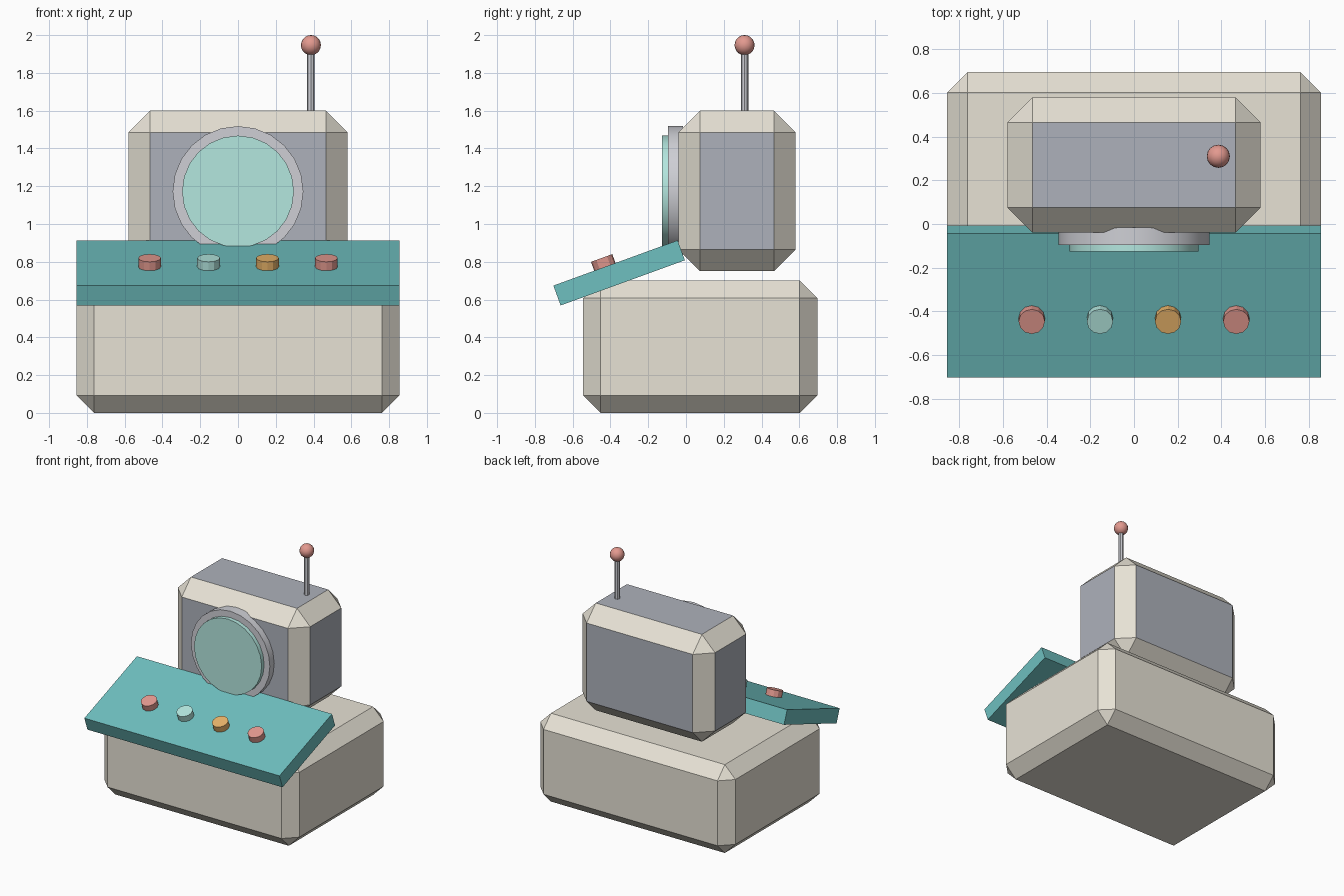
import bpy
from math import radians, sin, cos
from mathutils import Vector

if "Cube" in bpy.data.objects:
    bpy.data.objects.remove(bpy.data.objects["Cube"])


def material(name, r, g, b):
    m = bpy.data.materials.new(name)
    m.diffuse_color = [(c / 255) ** 2.2 for c in (r, g, b)] + [1]
    m.use_nodes = True
    m.node_tree.nodes["Principled BSDF"].inputs["Base Color"].default_value = m.diffuse_color
    return m


cream = material("cream", 230, 225, 212)
slate = material("slate", 172, 176, 186)
silver = material("silver", 205, 206, 212)
teal = material("teal", 110, 190, 190)
coral = material("coral", 226, 152, 142)
mint = material("mint", 178, 230, 222)
amber = material("amber", 232, 178, 105)


def finish(name, mats, smooth=False):
    ob = bpy.context.object
    ob.name = name
    for m in mats:
        ob.data.materials.append(m)
    if smooth:
        bpy.ops.object.shade_smooth_by_angle(angle=radians(40))
    return ob


def box(name, loc, size, mats, bevel=0, tilt=0):
    bpy.ops.mesh.primitive_cube_add(size=1, location=loc, rotation=(tilt, 0, 0))
    ob = finish(name, mats)
    ob.scale = size
    bpy.ops.object.transform_apply(location=False, rotation=False, scale=True)
    if bevel:
        mod = ob.modifiers.new("chamfer", 'BEVEL')
        mod.width = bevel
        mod.segments = 1
        mod.material = len(mats) - 1
    return ob


def disc(name, loc, radius, depth, sides, mat, tilt=0, smooth=True):
    bpy.ops.mesh.primitive_cylinder_add(vertices=sides, radius=radius, depth=depth,
                                        location=loc, rotation=(tilt, 0, 0))
    return finish(name, [mat], smooth)


# Chamfered base and floating head with cream chamfers
box("base", (0, 0.075, 0.35), (1.71, 1.24, 0.70), [cream], 0.093)
box("head", (0, 0.27, 1.175), (1.16, 0.62, 0.85), [slate, cream], 0.115)

# Sloping control panel
tilt = radians(20)
centre = Vector((0, -0.354, 0.741))
along = Vector((0, cos(tilt), sin(tilt)))
normal = Vector((0, -sin(tilt), cos(tilt)))
box("control_panel", centre, (1.71, 0.70, 0.112), [teal], tilt=tilt)

# Row of knobs standing on the panel
for i, mat in enumerate((coral, mint, amber, coral)):
    loc = centre - along * 0.06 + normal * 0.076
    loc.x = -0.468 + 0.312 * i
    disc(f"knob_{i + 1}", loc, 0.06, 0.06, 12, mat, tilt, smooth=False)

# Round screen with its rim
disc("screen_rim", (0, -0.055, 1.172), 0.346, 0.08, 24, silver, radians(90))
disc("screen", (0, -0.095, 1.172), 0.296, 0.064, 24, mint, radians(90))

# Antenna
disc("antenna_rod", (0.386, 0.31, 1.75), 0.02, 0.36, 8, silver, smooth=False)
bpy.ops.mesh.primitive_uv_sphere_add(segments=16, ring_count=10, radius=0.053,
                                     location=(0.386, 0.31, 1.947))
finish("antenna_tip", [coral], True)
